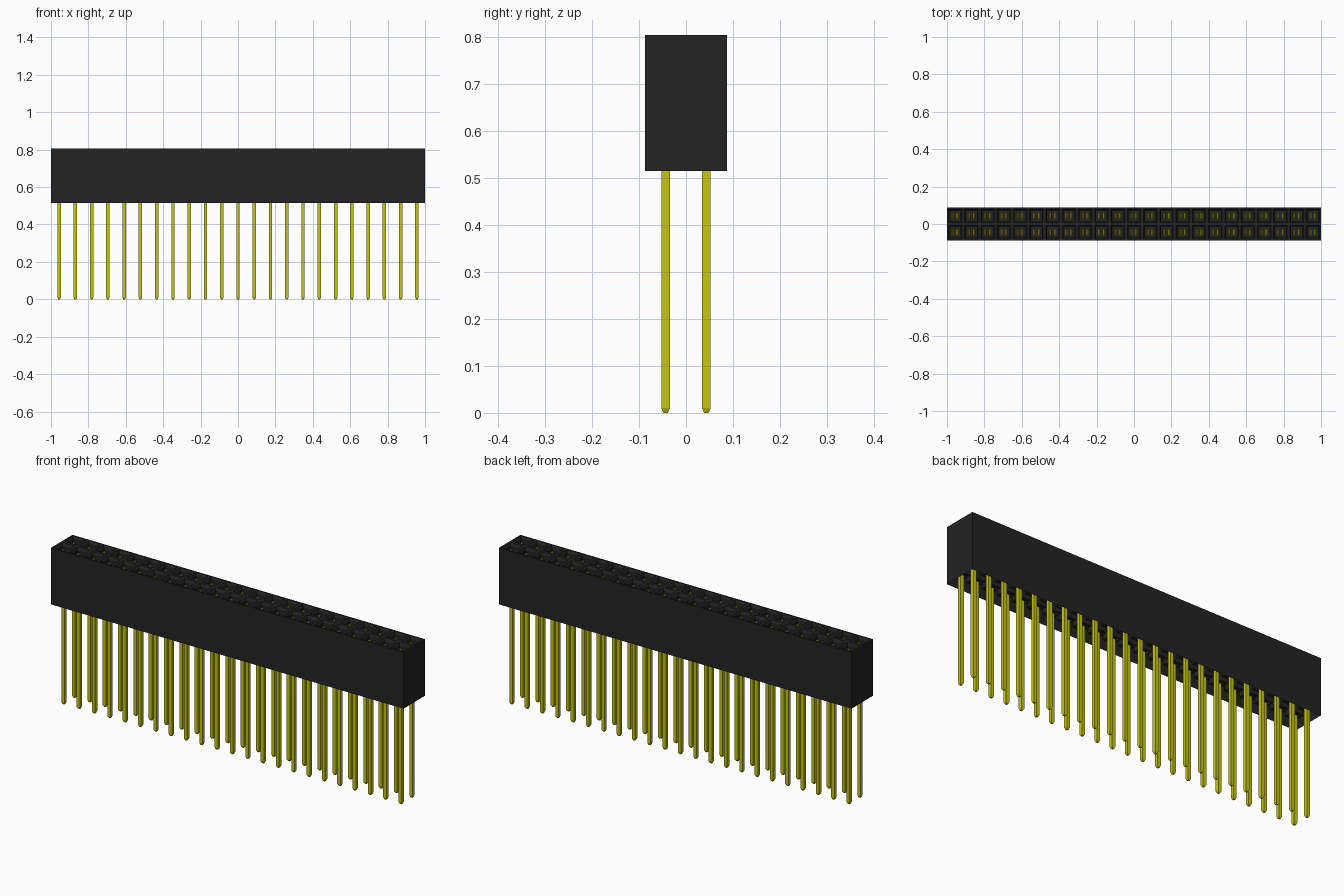
import bpy, bmesh
from mathutils import Matrix

if "Cube" in bpy.data.objects:
    bpy.data.objects.remove(bpy.data.objects["Cube"])

COLUMNS, ROWS = 23, 2
PITCH = 2 / COLUMNS
BOTTOM, TOP, FLOOR = 0.515, 0.805, 0.555
X0, Y0 = -PITCH * (COLUMNS - 1) / 2, -PITCH / 2


def material(name, color):
    m = bpy.data.materials.new(name)
    m.use_nodes = True
    m.diffuse_color = color
    m.node_tree.nodes["Principled BSDF"].inputs["Base Color"].default_value = color
    return m


def make_object(name, bm, mat):
    bmesh.ops.recalc_face_normals(bm, faces=bm.faces)
    mesh = bpy.data.meshes.new(name)
    bm.to_mesh(mesh)
    bm.free()
    mesh.materials.append(mat)
    ob = bpy.data.objects.new(name, mesh)
    bpy.context.collection.objects.link(ob)
    return ob


def repeat(ob):
    """Place at the first socket and array over the whole grid."""
    ob.location = (X0, Y0, 0)
    for label, count, step in (("columns", COLUMNS, (PITCH, 0, 0)), ("rows", ROWS, (0, PITCH, 0))):
        mod = ob.modifiers.new(label, 'ARRAY')
        mod.count = count
        mod.use_relative_offset = False
        mod.use_constant_offset = True
        mod.constant_offset_displace = step


black = material("black plastic", (0.017, 0.017, 0.017, 1))
gold = material("yellow gold", (0.56, 0.56, 0.008, 1))

# Housing: a grid of cells, each with a funnel leading into a deep socket
bm = bmesh.new()
bmesh.ops.create_grid(bm, x_segments=COLUMNS, y_segments=ROWS, size=1)
for v in bm.verts:
    v.co = (v.co.x, v.co.y * PITCH, TOP)
cells = bm.faces[:]
rim = [e for e in bm.edges if e.is_boundary]
walls = bmesh.ops.extrude_edge_only(bm, edges=rim)["geom"]
for v in (g for g in walls if isinstance(g, bmesh.types.BMVert)):
    v.co.z = BOTTOM
lower = [g for g in walls if isinstance(g, bmesh.types.BMEdge) and all(v.co.z == BOTTOM for v in g.verts)]
bmesh.ops.contextual_create(bm, geom=lower)
bmesh.ops.inset_individual(bm, faces=cells, thickness=0.011)
bmesh.ops.inset_individual(bm, faces=cells, thickness=0.009)
for f in cells:
    for v in f.verts:
        v.co.z = TOP - 0.012
bmesh.ops.inset_individual(bm, faces=cells, thickness=0.0002)
for f in cells:
    for v in f.verts:
        v.co.z = FLOOR
make_object("socket_housing", bm, black)

# Pins: square posts with tapered tips
bm = bmesh.new()
bmesh.ops.create_cube(bm, size=1, matrix=Matrix.Translation((0, 0, (0.01 + FLOOR) / 2))
                      @ Matrix.Diagonal((0.018, 0.018, FLOOR - 0.01, 1)))
tip = min(bm.faces, key=lambda f: f.calc_center_median().z)
bmesh.ops.inset_individual(bm, faces=[tip], thickness=0.006)
for v in tip.verts:
    v.co.z = 0
repeat(make_object("pin", bm, gold))

# Contacts: a mirrored pair of bent leaf springs inside each socket
PROFILE = [(0.019, FLOOR), (0.015, FLOOR), (0.005, 0.745), (0.013, 0.785),
           (0.017, 0.785), (0.009, 0.745)]
bm = bmesh.new()
for side in (-1, 1):
    leaf = bm.faces.new([bm.verts.new((side * x, -0.018, z)) for x, z in PROFILE])
    ext = bmesh.ops.extrude_face_region(bm, geom=[leaf])["geom"]
    bmesh.ops.translate(bm, vec=(0, 0.036, 0), verts=[g for g in ext if isinstance(g, bmesh.types.BMVert)])
repeat(make_object("spring_contact", bm, gold))
